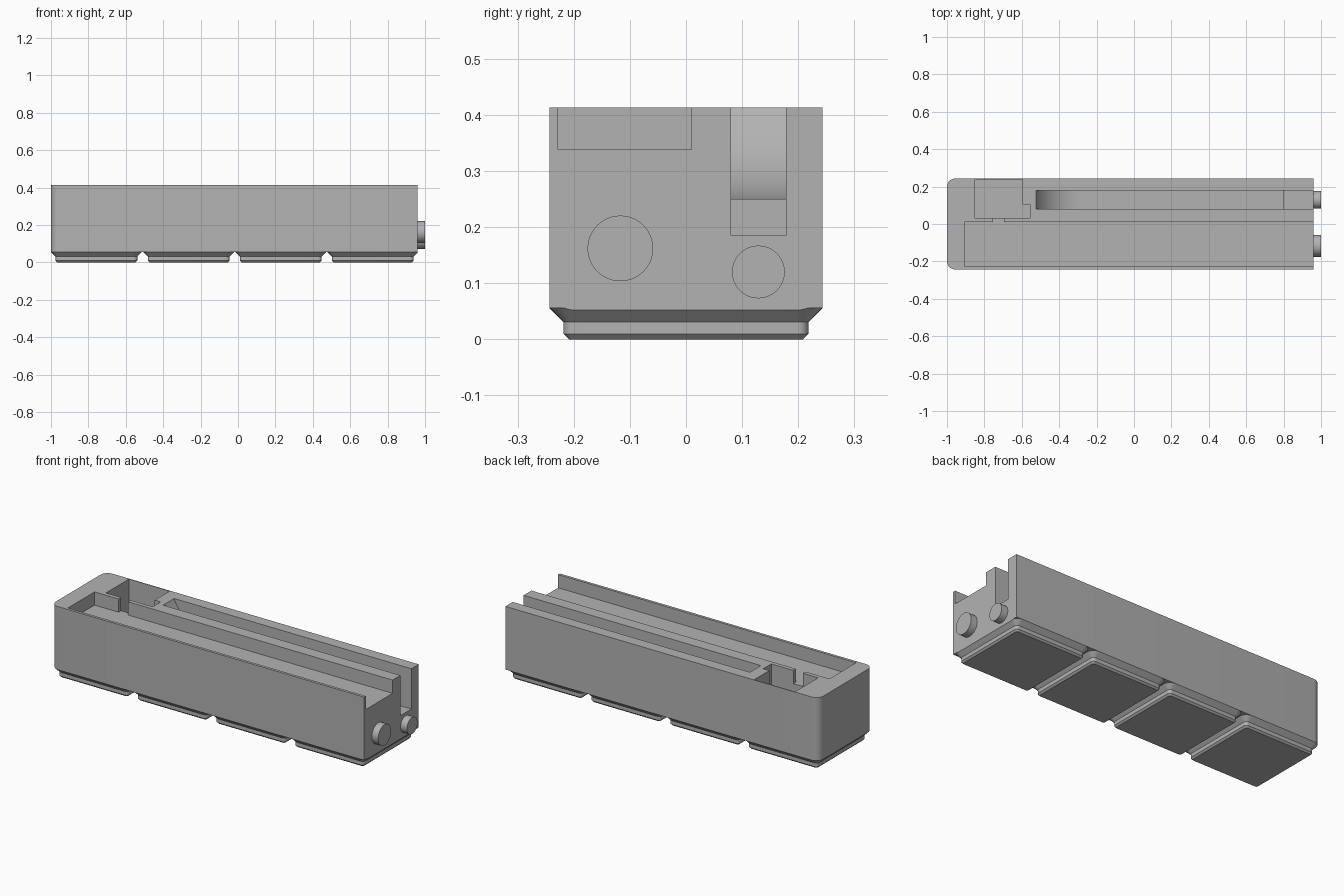
import bpy, bmesh, math

if "Cube" in bpy.data.objects:
    bpy.data.objects.remove(bpy.data.objects["Cube"])

grey = bpy.data.materials.new("plain grey")
grey.diffuse_color = (0.45, 0.45, 0.45, 1)
grey.use_nodes = True
grey.node_tree.nodes["Principled BSDF"].inputs["Base Color"].default_value = grey.diffuse_color

END, TOP, BASE = 0.9605, 0.413, 0.0557
HALF, PITCH = 0.2433, 0.4925


def finish(name, bm):
    bmesh.ops.recalc_face_normals(bm, faces=bm.faces)
    mesh = bpy.data.meshes.new(name)
    bm.to_mesh(mesh)
    bm.free()
    mesh.materials.append(grey)
    ob = bpy.data.objects.new(name, mesh)
    bpy.context.collection.objects.link(ob)
    return ob


def smooth(ob):
    bpy.ops.object.select_all(action='DESELECT')
    ob.select_set(True)
    bpy.context.view_layer.objects.active = ob
    bpy.ops.object.shade_smooth_by_angle(angle=math.radians(30))


def loft(bm, rings):
    """Skin closed rings of equal length and cap both ends."""
    loops = [[bm.verts.new(p) for p in ring] for ring in rings]
    for a, b in zip(loops, loops[1:]):
        for i in range(len(a)):
            j = (i + 1) % len(a)
            bm.faces.new((a[i], a[j], b[j], b[i]))
    bm.faces.new(loops[0])
    bm.faces.new(loops[-1])


def arc(cx, cy, r, start, steps=8):
    return [(cx + r * math.cos(math.radians(start + 90 * i / steps)),
             cy + r * math.sin(math.radians(start + 90 * i / steps))) for i in range(steps + 1)]


def rounded_square(cx, half, r, z):
    k = half - r
    corners = [(k, k, 0), (-k, k, 90), (-k, -k, 180), (k, -k, 270)]
    return [(x, y, z) for dx, dy, a in corners for x, y in arc(cx + dx, dy, r, a)]


def prism_xy(name, outline, z0, z1):
    bm = bmesh.new()
    loft(bm, [[(x, y, z) for x, y in outline] for z in (z0, z1)])
    return finish(name, bm)


def prism_xz(name, outline, y0, y1):
    bm = bmesh.new()
    loft(bm, [[(x, y, z) for x, z in outline] for y in (y0, y1)])
    return finish(name, bm)


def block(name, x0, x1, y0, y1, z0, z1):
    return prism_xy(name, [(x0, y0), (x1, y0), (x1, y1), (x0, y1)], z0, z1)


# Body: rounded at the closed end, square at the open end
r = 0.044
outline = ([(END, -HALF), (END, HALF)] + arc(-1 + r, HALF - r, r, 90)
           + arc(-1 + r, -HALF + r, r, 180))
body = prism_xy("body", outline, BASE, TOP)

# Ramped slot: concave ramp, flat floor, then a step down at the open end
R, floor, x_top = 0.273, 0.25, -0.525
span = math.sqrt(2 * R * (TOP - floor) - (TOP - floor) ** 2)
a_max = math.asin(span / R)
ramp = [(x_top + span - R * math.sin(a_max * t / 16), floor + R * (1 - math.cos(a_max * t / 16)))
        for t in range(17)]
slot = ([(x_top, 0.5), (1.1, 0.5), (1.1, 0.185), (0.8, 0.185), (0.8, floor)] + ramp)

cutters = [
    prism_xz("slot_cutter", slot, 0.08, 0.178),
    block("tray_cutter", -0.905, 1.1, -0.228, 0.01, 0.338, 0.5),
    block("channel_cutter", -0.755, -0.695, 0.0, 0.1, 0.338, 0.5),
    # Deep pocket with a side notch, as one outline
    prism_xy("pocket_cutter", [(-0.85, 0.033), (-0.557, 0.033), (-0.557, 0.105),
                               (-0.595, 0.105), (-0.595, 0.239), (-0.85, 0.239)], 0.2, 0.5),
]
bpy.context.view_layer.objects.active = body
for c in cutters:
    m = body.modifiers.new(c.name, 'BOOLEAN')
    m.operation, m.solver, m.object = 'DIFFERENCE', 'EXACT', c
    bpy.ops.object.modifier_apply(modifier=m.name)
for c in cutters:
    bpy.data.objects.remove(c)
smooth(body)

# Stepped feet, the last one trimmed flush with the open end
for i in range(4):
    cx = -1 + HALF + PITCH * i
    bm = bmesh.new()
    loft(bm, [rounded_square(cx, h, rad, z) for h, rad, z in
              ((0.2087, 0.0094, 0), (0.2181, 0.0188, 0.0094),
               (0.2181, 0.0188, 0.0305), (HALF, r, BASE))])
    if i == 3:
        cut = bmesh.ops.bisect_plane(bm, geom=bm.verts[:] + bm.edges[:] + bm.faces[:],
                                     plane_co=(END, 0, 0), plane_no=(1, 0, 0), clear_outer=True)
        bmesh.ops.holes_fill(bm, edges=[e for e in bm.edges if e.is_boundary])
    smooth(finish(f"foot_{i + 1}", bm))

# Round joining pegs on the open end
for name, y, z, rad in (("large_peg", -0.117, 0.162, 0.0585), ("small_peg", 0.129, 0.12, 0.047)):
    bm = bmesh.new()
    loft(bm, [[(x, y + rad * math.cos(math.tau * k / 48), z + rad * math.sin(math.tau * k / 48))
               for k in range(48)] for x in (END - 0.005, 1.0)])
    smooth(finish(name, bm))
